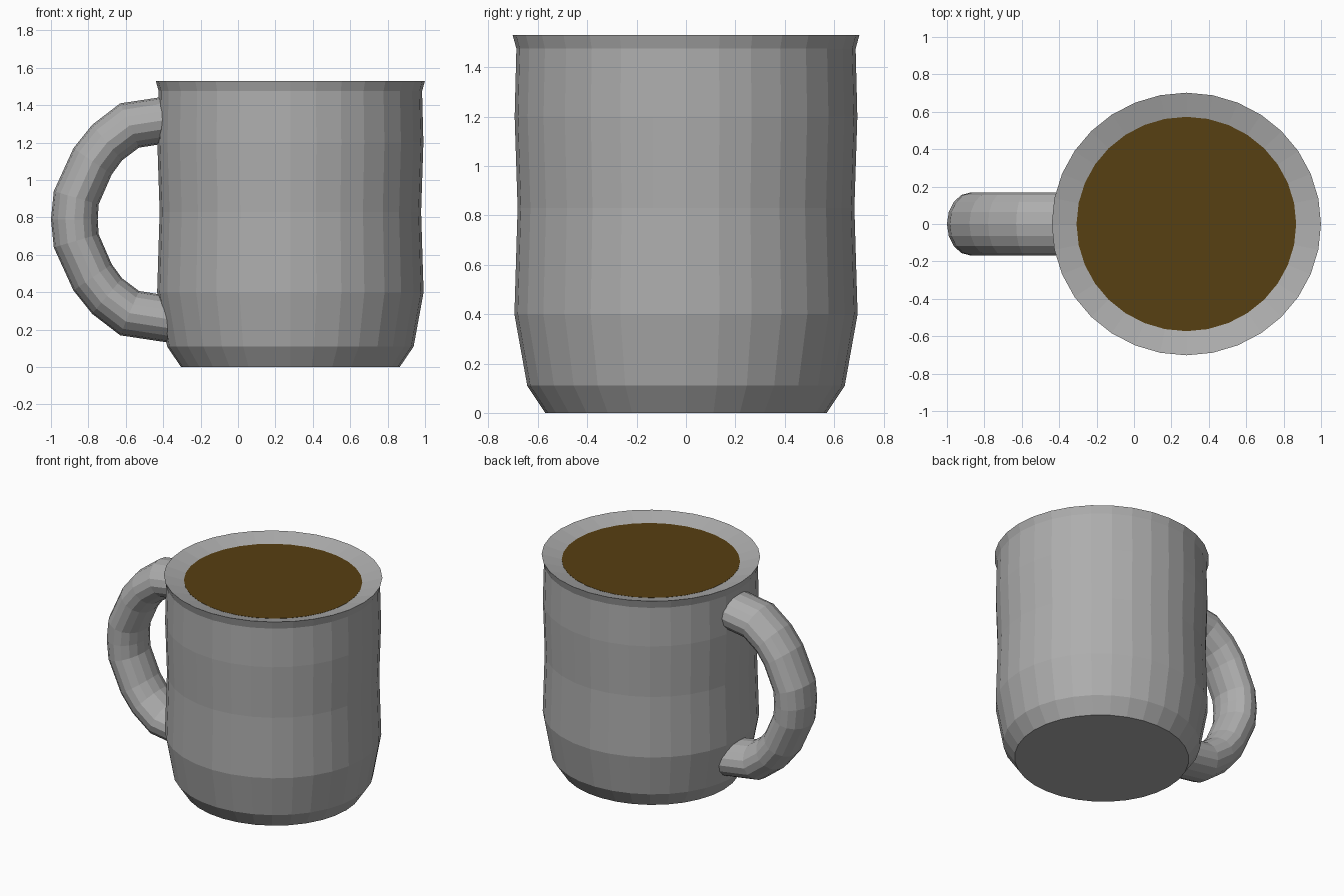
import bpy, bmesh, math
from mathutils import Vector

cube = bpy.data.objects.get("Cube")
if cube:
    bpy.data.objects.remove(cube, do_unlink=True)

SIDES = 32
CENTRE_X = 0.28
STRETCH = 1.025  # the cup is slightly wider in x than in y


def material(name, colour):
    mat = bpy.data.materials.new(name)
    mat.use_nodes = True
    mat.diffuse_color = colour
    mat.node_tree.nodes["Principled BSDF"].inputs["Base Color"].default_value = colour
    return mat


def loft(name, rings, mat):
    """Skin a list of point rings and cap both ends."""
    bm = bmesh.new()
    loops = [[bm.verts.new(p) for p in ring] for ring in rings]
    n = len(loops[0])
    for a, b in zip(loops, loops[1:]):
        for i in range(n):
            j = (i + 1) % n
            bm.faces.new((a[i], a[j], b[j], b[i]))
    bm.faces.new(loops[0])
    bm.faces.new(loops[-1])
    bmesh.ops.recalc_face_normals(bm, faces=bm.faces)
    mesh = bpy.data.meshes.new(name)
    bm.to_mesh(mesh)
    bm.free()
    mesh.materials.append(mat)
    obj = bpy.data.objects.new(name, mesh)
    bpy.context.collection.objects.link(obj)
    return obj


def cup_ring(r, z):
    angles = [math.tau * i / SIDES for i in range(SIDES)]
    return [(CENTRE_X + r * STRETCH * math.cos(a), r * math.sin(a), z) for a in angles]


ceramic = material("grey ceramic", (0.42, 0.42, 0.42, 1))
coffee = material("dark brown coffee", (0.095, 0.05, 0.006, 1))

# Cup: outer wall, sloping rim, inner wall and inner floor
profile = [(0.57, 0), (0.643, 0.11), (0.695, 0.40), (0.682, 0.83), (0.694, 1.2),
           (0.687, 1.475), (0.702, 1.53), (0.56, 1.49), (0.54, 1.2), (0.5, 0.14)]
loft("cup", [cup_ring(r, z) for r, z in profile], ceramic)

# Coffee: thin disc just above the inner edge of the rim
loft("coffee_surface", [cup_ring(0.573, 1.488), cup_ring(0.573, 1.495)], coffee)

# Handle: outer and inner edge points of the upper half, mirrored downwards
MID_Z, HALF_DEPTH, TUBE_SIDES = 0.79, 0.168, 16
upper = [((-0.30, 1.46), (-0.30, 1.21)), ((-0.63, 1.41), (-0.53, 1.173)),
         ((-0.78, 1.295), (-0.62, 1.105)), ((-0.88, 1.17), (-0.675, 1.03)),
         ((-0.985, 0.94), (-0.745, 0.87))]
middle = [((-1.0, MID_Z), (-0.75, MID_Z))]
lower = [tuple((x, 2 * MID_Z - z) for x, z in pair) for pair in reversed(upper)]
rings = []
for (ox, oz), (ix, iz) in upper + middle + lower:
    outer, inner = Vector((ox, 0, oz)), Vector((ix, 0, iz))
    centre, half = (outer + inner) / 2, (outer - inner) / 2
    side = Vector((0, HALF_DEPTH, 0))
    angles = [math.tau * i / TUBE_SIDES for i in range(TUBE_SIDES)]
    rings.append([centre + half * math.cos(a) + side * math.sin(a) for a in angles])
loft("handle", rings, ceramic)
